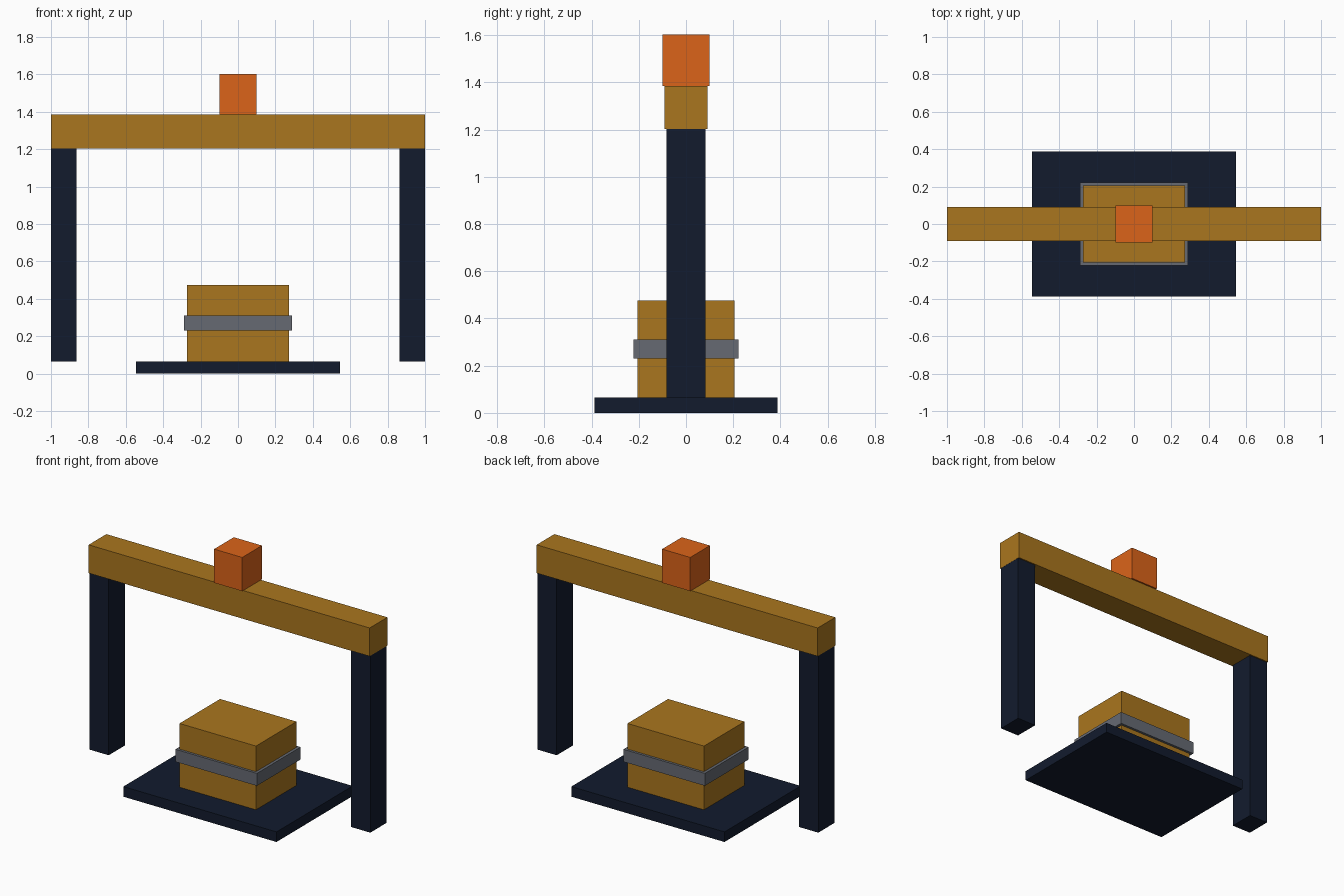
import bpy

if "Cube" in bpy.data.objects:
    bpy.data.objects.remove(bpy.data.objects["Cube"])


def material(name, rgb):
    mat = bpy.data.materials.new(name)
    mat.diffuse_color = (*rgb, 1.0)
    mat.use_nodes = True
    mat.node_tree.nodes["Principled BSDF"].inputs["Base Color"].default_value = mat.diffuse_color
    return mat


NAVY = material("navy", (0.006, 0.011, 0.027))
GOLD = material("gold", (0.40, 0.18, 0.013))
GREY = material("steel_grey", (0.133, 0.144, 0.171))
ORANGE = material("orange", (0.71, 0.127, 0.01))


def box(name, x, y, z, mat):
    """Box from (min, max) ranges along each axis."""
    centre = [(a + b) / 2 for a, b in (x, y, z)]
    bpy.ops.mesh.primitive_cube_add(size=1, location=centre)
    obj = bpy.context.object
    obj.name = name
    obj.scale = [b - a for a, b in (x, y, z)]
    bpy.ops.object.transform_apply(location=False, rotation=False, scale=True)
    obj.data.materials.append(mat)
    return obj


def centred(half):
    return (-half, half)


# Base plate with the banded crate on it
box("base_plate", centred(0.545), centred(0.387), (0, 0.065), NAVY)
box("crate", centred(0.272), centred(0.206), (0.065, 0.475), GOLD)
box("crate_band", centred(0.29), centred(0.222), (0.23, 0.31), GREY)

# Gantry: two legs tucked into the crossbeam
for side, x in (("left", (-0.999, -0.863)), ("right", (0.863, 0.999))):
    box(f"{side}_leg", x, centred(0.082), (0.065, 1.34), NAVY)
box("crossbeam", centred(1.0), centred(0.09), (1.203, 1.385), GOLD)

# Trolley block on top of the beam
box("trolley", centred(0.1), centred(0.1), (1.385, 1.602), ORANGE)
